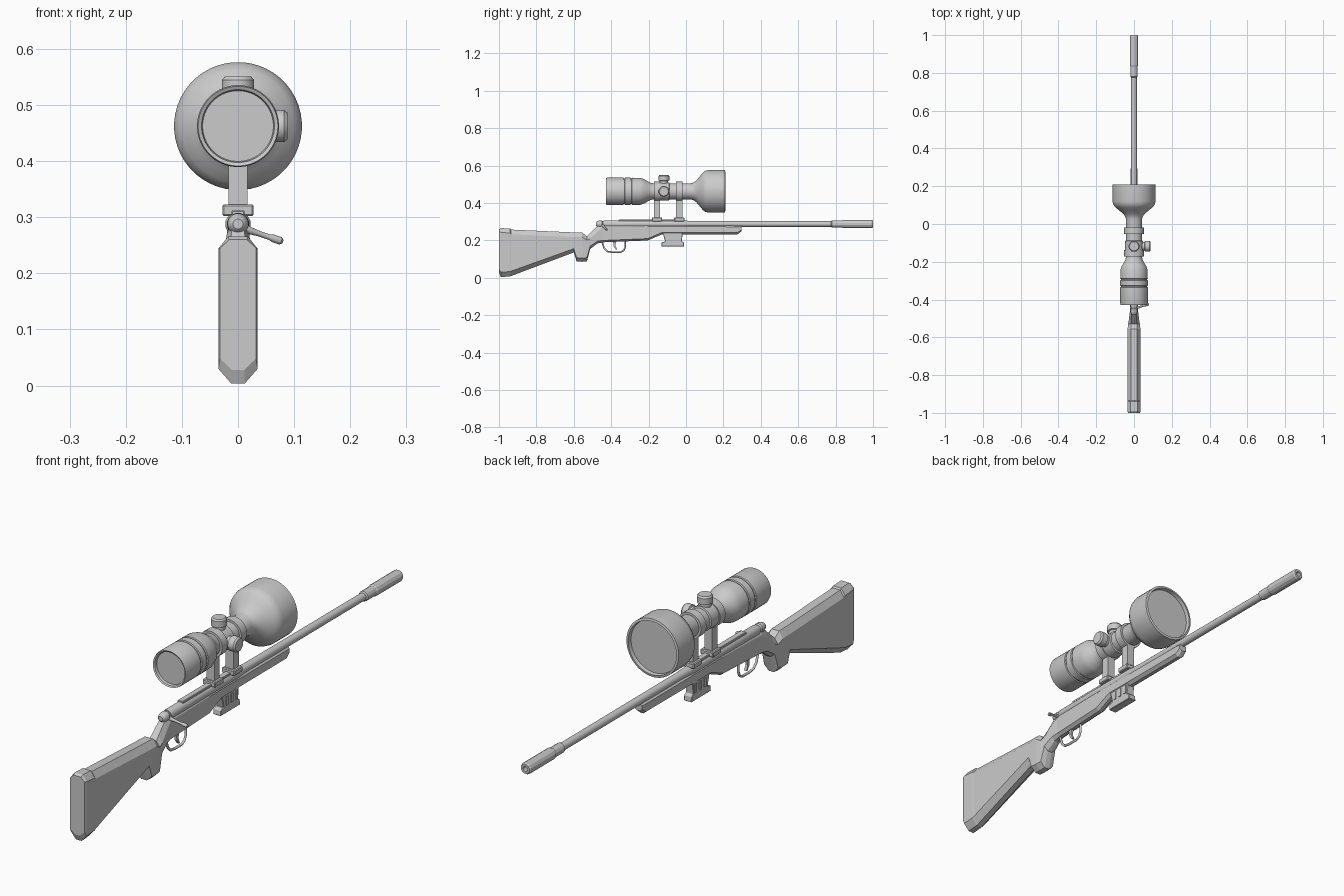
import bpy, bmesh, math
from mathutils import Vector, Matrix

if "Cube" in bpy.data.objects:
    bpy.data.objects.remove(bpy.data.objects["Cube"], do_unlink=True)

grey = bpy.data.materials.new("plain_grey")
grey.use_nodes = True
grey.diffuse_color = (0.6, 0.6, 0.6, 1)
grey.node_tree.nodes["Principled BSDF"].inputs["Base Color"].default_value = (0.6, 0.6, 0.6, 1)


def finish(name, bm, smooth=False, bevel=0):
    bmesh.ops.recalc_face_normals(bm, faces=bm.faces)
    mesh = bpy.data.meshes.new(name)
    bm.to_mesh(mesh)
    bm.free()
    mesh.materials.append(grey)
    obj = bpy.data.objects.new(name, mesh)
    bpy.context.collection.objects.link(obj)
    if bevel:
        mod = obj.modifiers.new("bevel", "BEVEL")
        mod.width = bevel
        mod.segments = 1
    if smooth:
        bpy.ops.object.select_all(action="DESELECT")
        obj.select_set(True)
        bpy.context.view_layer.objects.active = obj
        bpy.ops.object.shade_smooth_by_angle(angle=math.radians(32))
    return obj


def skin(bm, rings):
    """Join equal rings of points into a closed loft."""
    loops = [[bm.verts.new(p) for p in ring] for ring in rings]
    n = len(loops[0])
    for a, b in zip(loops, loops[1:]):
        for i in range(n):
            bm.faces.new((a[i], a[(i + 1) % n], b[(i + 1) % n], b[i]))
    bm.faces.new(loops[0])
    bm.faces.new(loops[-1])


def lathe(name, profile, origin, axis=(0, 1, 0), sides=32, smooth=True):
    """Turn (distance, radius) pairs around an axis."""
    bm = bmesh.new()
    turn = Vector((0, 0, 1)).rotation_difference(Vector(axis))
    rings = []
    for d, r in profile:
        ring = []
        for i in range(sides):
            a = math.tau * (i + 0.5) / sides
            ring.append(Vector(origin) + turn @ Vector((r * math.cos(a), r * math.sin(a), d)))
        rings.append(ring)
    skin(bm, rings)
    return finish(name, bm, smooth)


def box(name, x, y, z, bevel=0):
    """Box from (min, max) ranges."""
    bm = bmesh.new()
    size = [r[1] - r[0] for r in (x, y, z)]
    mid = [(r[0] + r[1]) / 2 for r in (x, y, z)]
    bmesh.ops.create_cube(bm, size=1, matrix=Matrix.Translation(mid) @ Matrix.Diagonal((*size, 1)))
    return finish(name, bm, bevel=bevel)


def prism(name, outline, half, bevel=0):
    """Side outline in (y, z) given thickness across x."""
    bm = bmesh.new()
    skin(bm, [[(x, y, z) for y, z in outline] for x in (-half, half)])
    return finish(name, bm, bevel=bevel)


def tube(name, points, radius):
    curve = bpy.data.curves.new(name, "CURVE")
    curve.dimensions = "3D"
    curve.bevel_depth = radius
    curve.bevel_resolution = 1
    curve.use_fill_caps = True
    line = curve.splines.new("POLY")
    line.points.add(len(points) - 1)
    for p, co in zip(line.points, points):
        p.co = (*co, 1)
    curve.materials.append(grey)
    obj = bpy.data.objects.new(name, curve)
    bpy.context.collection.objects.link(obj)
    return obj


def stock_section(y, top, bottom, half, cut_top, cut_low):
    """Chamfered cross-section of the stock."""
    t, b = half * 0.5, half * 0.35
    return [(b, y, bottom), (half, y, bottom + cut_low), (half, y, top - cut_top), (t, y, top),
            (-t, y, top), (-half, y, top - cut_top), (-half, y, bottom + cut_low), (-b, y, bottom)]


# Stock: one loft from the butt to the fore-end
bm = bmesh.new()
skin(bm, [stock_section(*s) for s in (
    (-1.0, 0.26, 0.028, 0.032, 0.015, 0.02),
    (-0.99, 0.266, 0.004, 0.035, 0.022, 0.026),
    (-0.94, 0.264, 0.008, 0.035, 0.025, 0.026),
    (-0.935, 0.258, 0.01, 0.034, 0.025, 0.026),
    (-0.60, 0.243, 0.136, 0.034, 0.025, 0.02),
    (-0.585, 0.243, 0.088, 0.034, 0.025, 0.02),
    (-0.555, 0.242, 0.086, 0.034, 0.025, 0.02),
    (-0.53, 0.222, 0.088, 0.031, 0.02, 0.02),
    (-0.512, 0.24, 0.155, 0.028, 0.03, 0.015),
    (-0.473, 0.277, 0.184, 0.023, 0.03, 0.012),
    (-0.445, 0.29, 0.19, 0.02, 0.02, 0.01),
    (-0.205, 0.29, 0.20, 0.02, 0.015, 0.01),
    (-0.13, 0.285, 0.232, 0.02, 0.01, 0.01),
    (0.275, 0.281, 0.232, 0.019, 0.008, 0.01),
    (0.297, 0.28, 0.25, 0.017, 0.008, 0.008))])
finish("stock", bm)

# Barrel with a hollow muzzle
BORE = 0.288
lathe("barrel", [(-0.2, 0.018), (0.0, 0.018), (0.05, 0.016), (0.8, 0.015)], (0, 0, BORE), sides=16)
lathe("muzzle_brake", [(0.775, 0.014), (0.78, 0.02), (0.835, 0.02), (0.84, 0.023), (0.993, 0.023),
                       (1.0, 0.019), (1.0, 0.01), (0.96, 0.01)], (0, 0, BORE), sides=12, smooth=False)

# Receiver, top rail and bolt
lathe("receiver", [(-0.44, 0.018), (-0.43, 0.02), (-0.02, 0.02), (0.0, 0.018)], (0, 0, BORE), sides=16)
box("top_rail", (-0.012, 0.012), (-0.36, -0.01), (0.295, 0.312), 0.002)
lathe("bolt_shroud", [(-0.482, 0.009), (-0.478, 0.014), (-0.465, 0.019), (-0.45, 0.019), (-0.445, 0.015),
                      (-0.42, 0.015)], (0, 0, BORE), sides=16)
arm = Vector((0.066, 0.02, -0.022))
lathe("bolt_handle", [(0, 0.008), (0.03, 0.005), (0.05, 0.005), (0.058, 0.007), (0.072, 0.007), (0.076, 0.004)],
      (0.01, -0.445, 0.28), arm, 12)

# Magazine with ribs on both sides
prism("magazine", [(-0.125, 0.245), (-0.112, 0.195), (-0.13, 0.19), (-0.132, 0.168), (-0.01, 0.168),
                   (-0.012, 0.19), (-0.022, 0.195), (-0.018, 0.245)], 0.017, 0.002)
for i in range(3):
    y = -0.1 + i * 0.03
    for side in (-1, 1):
        x = sorted((side * 0.016, side * 0.02))
        box("magazine_rib", x, (y, y + 0.012), (0.2, 0.234))

# Trigger and guard
tube("trigger_guard", [(0, -0.448, 0.19), (0, -0.437, 0.158), (0, -0.42, 0.141), (0, -0.395, 0.137),
                       (0, -0.35, 0.137), (0, -0.333, 0.146), (0, -0.325, 0.165), (0, -0.325, 0.198)], 0.005)
prism("trigger", [(-0.39, 0.195), (-0.374, 0.195), (-0.377, 0.172), (-0.368, 0.152),
                  (-0.374, 0.15), (-0.387, 0.168)], 0.005)

# Scope body, turned in one profile with recessed lenses
SIGHT = 0.4625
lathe("scope_body", [
    (-0.415, 0.063), (-0.425, 0.065), (-0.428, 0.071), (-0.422, 0.073), (-0.335, 0.073), (-0.333, 0.069),
    (-0.328, 0.069), (-0.326, 0.073), (-0.298, 0.073), (-0.296, 0.069), (-0.291, 0.069),
    (-0.289, 0.073), (-0.245, 0.072), (-0.225, 0.066), (-0.205, 0.054), (-0.19, 0.046),
    (-0.175, 0.043), (0.025, 0.043), (0.04, 0.047), (0.055, 0.058), (0.075, 0.082),
    (0.09, 0.1), (0.103, 0.11), (0.12, 0.114), (0.208, 0.114), (0.21, 0.105),
    (0.195, 0.103)], (0, 0, SIGHT), sides=48)

# Adjustment turrets on the top and left
for name, axis in (("top_turret", (0, 0, 1)), ("side_turret", (1, 0, 0))):
    lathe(name, [(0.02, 0.023), (0.056, 0.023), (0.058, 0.029), (0.082, 0.029), (0.088, 0.024)],
          (0, -0.118, SIGHT), axis, 24)
lathe("turret_collar", [(-0.148, 0.043), (-0.145, 0.048), (-0.09, 0.048), (-0.087, 0.043)], (0, 0, SIGHT))

# Two scope mounts: clamp, post and ring
for y in (-0.155, -0.036):
    box("mount_base", (-0.028, 0.028), (y - 0.027, y + 0.027), (0.302, 0.323), 0.003)
    box("mount_post", (-0.017, 0.017), (y - 0.017, y + 0.017), (0.315, 0.425))
    lathe("mount_ring", [(-0.017, 0.042), (-0.017, 0.052), (0.017, 0.052), (0.017, 0.042)], (0, y, SIGHT))
